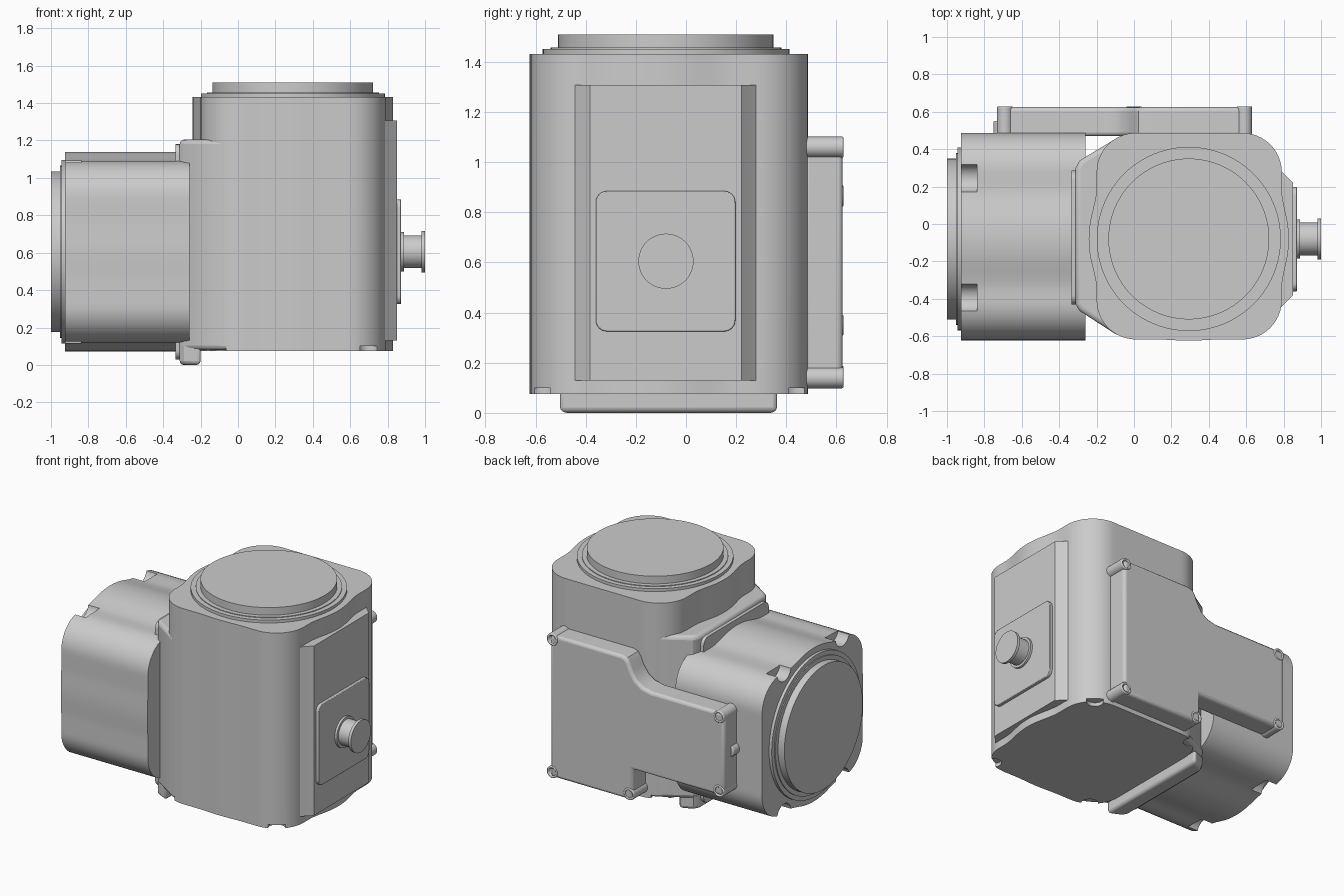
import bpy, bmesh, math

if "Cube" in bpy.data.objects:
    bpy.data.objects.remove(bpy.data.objects["Cube"])

CY, CZ, CX = -0.08, 0.605, 0.293   # shared axes of the two housings


def prism(name, pts, axis, a, b, bevel=0.0, segs=3):
    """Extrude a 2D outline from a to b along an axis."""
    place = {'x': lambda u, v, w: (w, u, v),
             'y': lambda u, v, w: (u, w, v),
             'z': lambda u, v, w: (u, v, w)}[axis]
    bm = bmesh.new()
    lo = [bm.verts.new(place(u, v, a)) for u, v in pts]
    hi = [bm.verts.new(place(u, v, b)) for u, v in pts]
    bm.faces.new(lo)
    bm.faces.new(hi)
    n = len(pts)
    for i in range(n):
        j = (i + 1) % n
        bm.faces.new((lo[i], lo[j], hi[j], hi[i]))
    bmesh.ops.recalc_face_normals(bm, faces=bm.faces)
    me = bpy.data.meshes.new(name)
    bm.to_mesh(me)
    bm.free()
    ob = bpy.data.objects.new(name, me)
    bpy.context.collection.objects.link(ob)
    if bevel:
        m = ob.modifiers.new("bevel", 'BEVEL')
        m.width, m.segments, m.limit_method = bevel, segs, 'ANGLE'
        m.angle_limit = math.radians(40)
    return ob


def circle(u, v, r, n=64):
    return [(u + r * math.cos(2 * math.pi * i / n), v + r * math.sin(2 * math.pi * i / n))
            for i in range(n)]


def rounded_rect(u0, v0, u1, v1, r, n=6):
    pts = []
    for k, (u, v) in enumerate([(u1 - r, v1 - r), (u0 + r, v1 - r), (u0 + r, v0 + r), (u1 - r, v0 + r)]):
        for i in range(n + 1):
            t = math.pi / 2 * (k + i / n)
            pts.append((u + r * math.cos(t), v + r * math.sin(t)))
    return pts


def housing_profile(cu, cv, radius, ru, rv, hu, hv, corner, n=160, k=0.03):
    """Rounded rectangle softly merged with a circle."""
    def dist(u, v):
        d1 = math.hypot(u - cu, v - cv) - radius
        qu, qv = abs(u - ru) - hu + corner, abs(v - rv) - hv + corner
        d2 = math.hypot(max(qu, 0), max(qv, 0)) + min(max(qu, qv), 0) - corner
        h = max(k - abs(d1 - d2), 0) / k
        return min(d1, d2) - h * h * k / 4
    pts = []
    for i in range(n):
        t = 2 * math.pi * i / n
        lo, hi = 0.2, 1.2
        for _ in range(30):
            mid = (lo + hi) / 2
            if dist(cu + mid * math.cos(t), cv + mid * math.sin(t)) < 0:
                lo = mid
            else:
                hi = mid
        pts.append((cu + lo * math.cos(t), cv + lo * math.sin(t)))
    return pts


def cut(ob, cutter):
    m = ob.modifiers.new("cut", 'BOOLEAN')
    m.operation, m.solver, m.object = 'DIFFERENCE', 'EXACT', cutter
    bpy.context.view_layer.objects.active = ob
    bpy.ops.object.modifier_apply(modifier=m.name)
    bpy.data.objects.remove(cutter, do_unlink=True)


# Upright housing with screw pockets at the lower corners
body = prism("upright_housing", housing_profile(CX, CY, 0.535, 0.295, -0.065, 0.495, 0.552, 0.21),
             'z', 0.075, 1.432)
for x in (-0.11, 0.70):
    for y in (-0.575, 0.445):
        cut(body, prism("pocket_cutter", circle(x, y, 0.055, 24), 'z', 0.0, 0.1))
prism("top_flange", circle(CX, CY, 0.492, 96), 'z', 1.42, 1.452)
prism("top_flange_step", circle(CX, CY, 0.46, 96), 'z', 1.44, 1.457)
prism("top_cap", circle(CX, CY, 0.43, 96), 'z', 1.44, 1.51)

# Sideways housing with scalloped pockets at its outer end
motor = prism("side_housing", housing_profile(CY, CZ, 0.533, -0.065, CZ, 0.552, 0.485, 0.2),
              'x', -0.925, -0.26)
for sy in (-1, 1):
    for sz in (-1, 1):
        cut(motor, prism("pocket_cutter", circle(-0.075 + sy * 0.32, CZ + sz * 0.5, 0.075, 32),
                         'x', -1.0, -0.84))
prism("side_flange", circle(CY, CZ, 0.49, 96), 'x', -0.945, -0.91)
prism("side_flange_step", circle(CY, CZ, 0.46, 96), 'x', -0.952, -0.92)
prism("side_cap", circle(CY, CZ, 0.43, 96), 'x', -1.0, -0.93)

# Tapered neck joining the housings, with a lip below
prism("neck", [(0.05, 0.484), (-0.02, 0.484), (-0.10, 0.455), (-0.29, 0.34), (-0.312, 0.30),
               (-0.312, -0.43), (-0.29, -0.465), (-0.10, -0.588), (-0.02, -0.614), (0.05, -0.614)],
      'z', 0.08, 1.205, 0.025)
prism("neck_lower_lip", [(-0.2, 0.37), (-0.29, 0.33), (-0.312, 0.29), (-0.312, -0.43),
                         (-0.29, -0.465), (-0.2, -0.51)], 'z', 0.0, 0.2, 0.022)
prism("neck_gasket", rounded_rect(-0.43, 0.03, 0.285, 1.18, 0.05), 'x', -0.335, -0.3)

# Connector pad, cover and plug on the right side
prism("connector_pad", [(0.6, 0.33), (0.76, 0.31), (0.80, 0.27), (0.83, 0.24), (0.85, 0.222), (0.85, -0.382),
                        (0.83, -0.40), (0.80, -0.43), (0.76, -0.47), (0.6, -0.49)], 'z', 0.13, 1.307)
prism("connector_plate", rounded_rect(-0.36, 0.325, 0.197, 0.885, 0.045), 'x', 0.83, 0.872, 0.004, 2)
for name, r, a, b in (("plug_collar", 0.105, 0.86, 0.888), ("plug_stem", 0.088, 0.87, 0.99),
                      ("plug_head", 0.11, 0.98, 1.0)):
    prism(name, circle(CY, CZ, r, 48), 'x', a, b)

# Stepped cover plate on the back, with screw bosses
prism("back_cover", [(0.605, 0.105), (0.605, 1.09), (0.06, 1.09), (0.025, 1.078), (0.005, 1.05),
                     (-0.015, 1.0), (-0.05, 0.945), (-0.1, 0.91), (-0.17, 0.895), (-0.73, 0.895),
                     (-0.73, 0.32), (-0.03, 0.32), (-0.03, 0.105)], 'y', 0.47, 0.625, 0.02)
for x, z in ((0.59, 1.06), (0.59, 0.14), (0.0, 0.145), (-0.69, 0.865), (-0.69, 0.35)):
    boss = prism("cover_boss", circle(x, z, 0.042, 32), 'y', 0.47, 0.629, 0.008)
    cut(boss, prism("hole_cutter", circle(x, z, 0.026, 24), 'y', 0.615, 0.7))
prism("cover_tab", circle(-0.71, CZ, 0.042, 32), 'y', 0.47, 0.55, 0.008)

# Smooth shading with crisp edges
bpy.ops.object.select_all(action='DESELECT')
for ob in bpy.context.scene.objects:
    ob.select_set(True)
bpy.context.view_layer.objects.active = body
bpy.ops.object.shade_smooth_by_angle(angle=math.radians(30))
